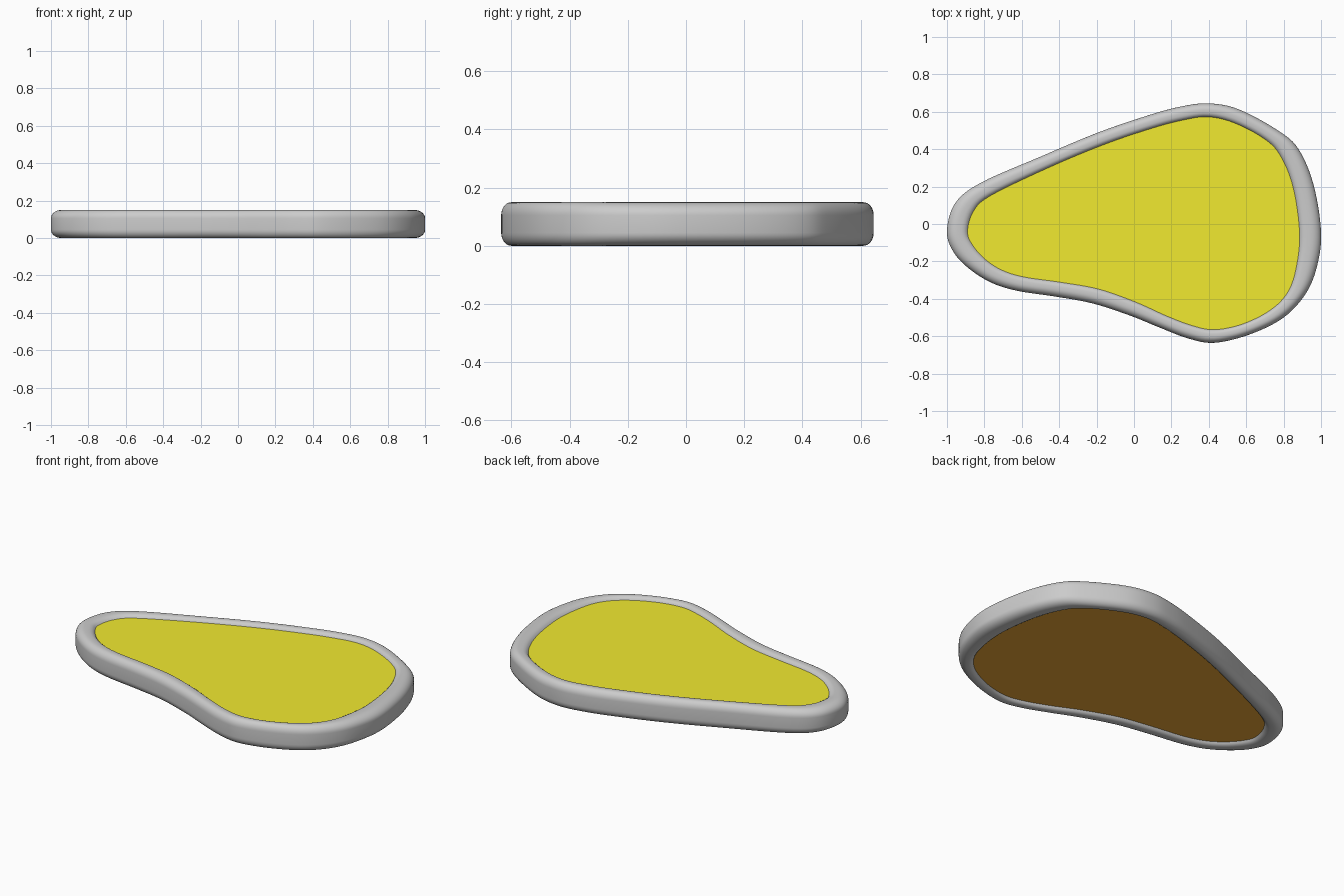
import bpy, bmesh, math
from mathutils import Vector

if "Cube" in bpy.data.objects:
    bpy.data.objects.remove(bpy.data.objects["Cube"])

# Plan outlines, paired point by point, clockwise from the narrow left end
OUTER = [(-1, -.04), (-.957, .11), (-.82, .22), (-.5, .36), (-.19, .49), (.08, .582), (.25, .628),
         (.40, .645), (.56, .613), (.77, .50), (.88, .40), (.96, .21), (1, -.04), (.98, -.22),
         (.92, -.37), (.8, -.50), (.62, -.59), (.43, -.635), (.29, -.612), (.14, -.555), (-.02, -.49),
         (-.22, -.425), (-.42, -.388), (-.62, -.358), (-.76, -.315), (-.88, -.24), (-.965, -.15)]
INNER = [(-.89, -.04), (-.86, .065), (-.77, .15), (-.46, .30), (-.16, .425), (.09, .51), (.25, .553),
         (.39, .573), (.53, .543), (.69, .46), (.78, .37), (.85, .20), (.885, -.04), (.87, -.22),
         (.825, -.36), (.73, -.46), (.58, -.535), (.43, -.565), (.31, -.543), (.17, -.49), (.01, -.418),
         (-.19, -.348), (-.39, -.312), (-.59, -.283), (-.71, -.245), (-.80, -.185), (-.865, -.11)]
STEPS, TOP, SEAM = 6, .15, .132


def smooth_loop(points):
    """Closed Catmull-Rom curve through the points."""
    p, out = [Vector(q) for q in points], []
    n = len(p)
    for i in range(n):
        a, b, c, d = p[i - 1], p[i], p[(i + 1) % n], p[(i + 2) % n]
        for s in range(STEPS):
            t = s / STEPS
            out.append(.5 * (2 * b + (c - a) * t + (2 * a - 5 * b + 4 * c - d) * t * t
                             + (3 * b - a - 3 * c + d) * t ** 3))
    return out


def finish(bm, name, color=None):
    mesh = bpy.data.meshes.new(name)
    bm.to_mesh(mesh)
    bm.free()
    obj = bpy.data.objects.new(name, mesh)
    bpy.context.collection.objects.link(obj)
    for poly in mesh.polygons:
        poly.use_smooth = True
    if color:
        mat = bpy.data.materials.new(name + "_colour")
        mat.diffuse_color = (*color, 1)
        mat.use_nodes = True
        mat.node_tree.nodes["Principled BSDF"].inputs["Base Color"].default_value = mat.diffuse_color
        mesh.materials.append(mat)
    return obj


outer, inner = smooth_loop(OUTER), smooth_loop(INNER)

# Rim section: inner lip rising to the top, then the rounded outer corner (fraction across, height)
upper = [(0, SEAM), (.07, .141), (.17, .147), (.3, TOP)]
upper += [(.5 + .5 * math.sin(a), .105 + .045 * math.cos(a))
          for a in (math.pi / 2 * i / 8 for i in range(9))]
section = upper + [(f, TOP - z) for f, z in reversed(upper)]

# Grey rim
bm = bmesh.new()
rings = [[bm.verts.new((*i.lerp(o, f), z)) for i, o in zip(inner, outer)] for f, z in section]
for r0, r1 in zip(rings, rings[1:]):
    for k in range(len(r0)):
        bm.faces.new((r0[k - 1], r0[k], r1[k], r1[k - 1]))
bmesh.ops.recalc_face_normals(bm, faces=bm.faces)
if max(bm.faces, key=lambda f: f.calc_center_median().z).normal.z < 0:
    bmesh.ops.reverse_faces(bm, faces=bm.faces)
finish(bm, "rim")


def panel(name, z, up, color):
    """Flat sheet filling the rim opening."""
    bm = bmesh.new()
    face = bm.faces.new([bm.verts.new((p.x, p.y, z)) for p in inner])
    face.normal_update()
    if face.normal.z * up < 0:
        face.normal_flip()
    bmesh.ops.triangulate(bm, faces=[face])
    finish(bm, name, color)


# Top and bottom panels
panel("top_panel", SEAM, 1, (.88, .82, .03))
panel("bottom_panel", TOP - SEAM, -1, (.85, .4, .04))
